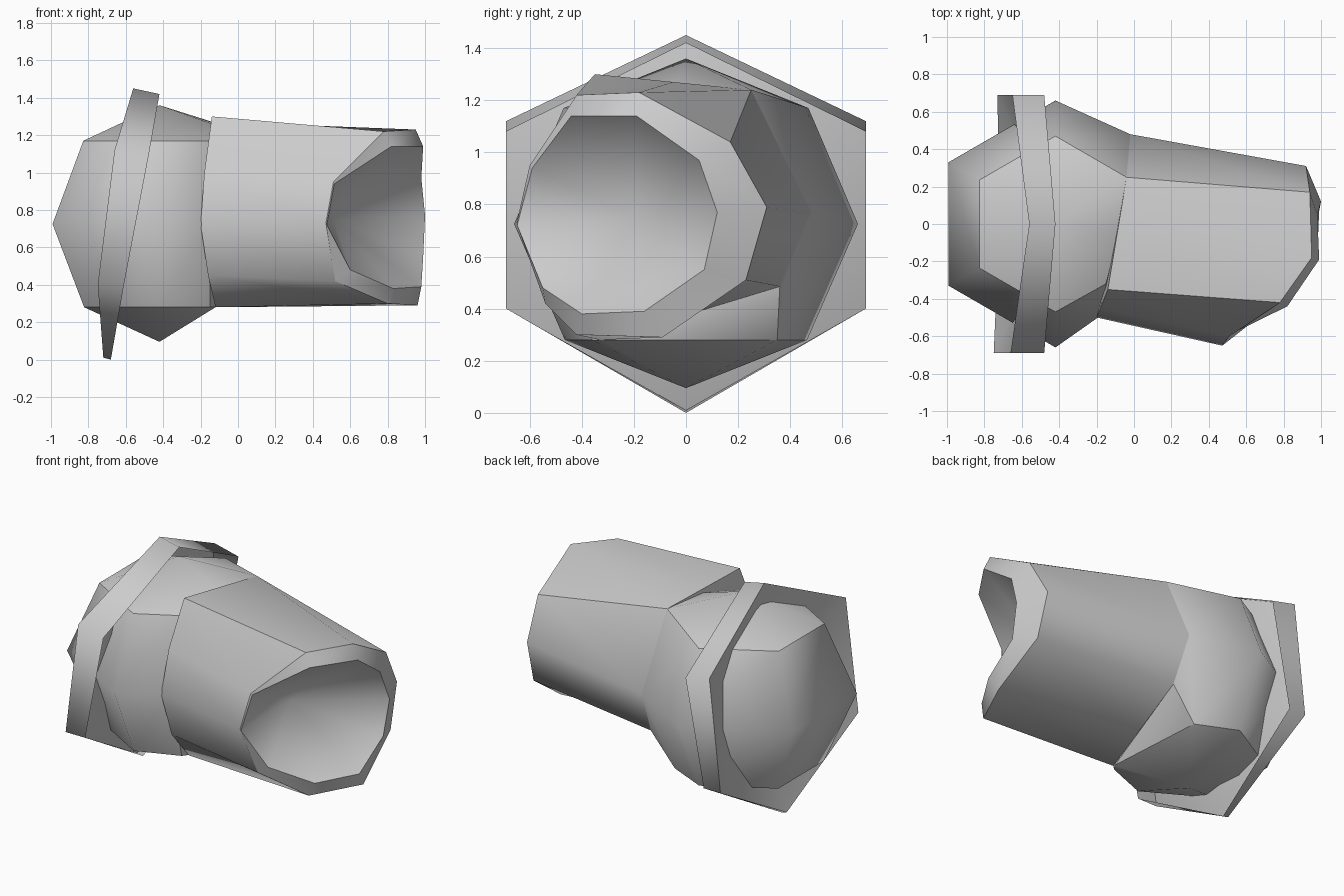
import bpy, bmesh, math
from mathutils import Vector

cube = bpy.data.objects.get("Cube")
if cube:
    bpy.data.objects.remove(cube, do_unlink=True)

# Single plain grey finish
grey = bpy.data.materials.new("plain_grey")
grey.use_nodes = True
COLOUR = (0.6, 0.6, 0.6, 1)
grey.diffuse_color = COLOUR
grey.node_tree.nodes["Principled BSDF"].inputs["Base Color"].default_value = COLOUR


def finish(name, bm):
    bmesh.ops.recalc_face_normals(bm, faces=bm.faces)
    for face in bm.faces:
        face.smooth = True
    mesh = bpy.data.meshes.new(name)
    bm.to_mesh(mesh)
    bm.free()
    mesh.materials.append(grey)
    bpy.context.collection.objects.link(bpy.data.objects.new(name, mesh))


def loop(bm, points):
    return [bm.verts.new(p) for p in points]


def bridge(bm, a, b):
    for i in range(len(a)):
        j = (i + 1) % len(a)
        bm.faces.new((a[i], a[j], b[j], b[i]))


def fan(bm, ring, centre):
    tip = bm.verts.new(centre)
    for i in range(len(ring)):
        bm.faces.new((ring[i], ring[(i + 1) % len(ring)], tip))


def crease(bm, *pairs):
    for a, b in pairs:
        bm.edges.get((a, b)).smooth = False


def crease_ring(bm, ring):
    crease(bm, *[(ring[i - 1], ring[i]) for i in range(len(ring))])


# Round body: six-sided ball, drawn in on one side to meet the barrel
CENTRE = Vector((-0.42, 0, 0.725))
bm = bmesh.new()


def body_ring(radius, height, joint):
    turns = [math.radians(90 + 60 * k) for k in range(4)]
    arc = [CENTRE + Vector((radius * math.cos(t), radius * math.sin(t), height)) for t in turns]
    return loop(bm, arc + joint)


lower = body_ring(0.465, -0.445, [(-0.15, -0.36, 0.28), (-0.12, -0.32, 0.28), (-0.165, 0.35, 0.28)])
middle = body_ring(0.66, 0, [(-0.15, -0.47, 0.72), (0, 0.36, 0.485), (-0.02, 0.48, 0.77)])
upper = body_ring(0.47, 0.445, [(-0.15, -0.32, 1.17), (-0.08, -0.05, 1.24), (-0.04, 0.25, 1.24)])
bridge(bm, lower, middle)
bridge(bm, middle, upper)
fan(bm, lower, CENTRE - Vector((0, 0, 0.63)))
fan(bm, upper, CENTRE + Vector((0, 0, 0.635)))
bmesh.ops.connect_verts(bm, verts=[middle[5], lower[6]])
crease_ring(bm, lower)
crease_ring(bm, upper)
crease(bm, (middle[5], lower[6]), (middle[5], middle[6]), (middle[6], upper[6]),
       (middle[4], lower[4]), (middle[4], upper[4]))
finish("round_body", bm)

# Tilted six-sided collar: open band with a dished back wall
bm = bmesh.new()
back = loop(bm, [(-0.56, 0, 1.45), (-0.65, 0.69, 1.12), (-0.73, 0.69, 0.40),
                 (-0.72, 0, 0.01), (-0.75, -0.69, 0.40), (-0.66, -0.69, 1.12)])
front = loop(bm, [(-0.42, 0, 1.42), (-0.48, 0.69, 1.08), (-0.61, 0.69, 0.40),
                  (-0.68, 0, 0), (-0.61, -0.69, 0.40), (-0.48, -0.69, 1.08)])
bridge(bm, back, front)
fan(bm, back, (-0.45, 0, 0.74))
crease_ring(bm, back)
finish("collar", bm)

# Barrel: base loop, slanted mouth, thin lip and conical hollow
bm = bmesh.new()
base = loop(bm, [(-0.09, -0.05, 1.27), (-0.14, -0.35, 1.30), (-0.18, -0.45, 1.0),
                 (-0.20, -0.50, 0.72), (-0.16, -0.45, 0.45), (-0.12, -0.33, 0.28),
                 (-0.07, -0.05, 0.36), (0, 0.36, 0.485), (-0.02, 0.48, 0.77), (-0.04, 0.25, 1.24)])
mouth = loop(bm, [(0.95, -0.18, 1.23), (0.78, -0.42, 1.22), (0.51, -0.60, 0.95),
                  (0.47, -0.65, 0.73), (0.52, -0.54, 0.42), (0.80, -0.42, 0.30),
                  (0.96, -0.09, 0.29), (0.93, 0.23, 0.51), (0.92, 0.31, 0.79), (0.94, 0.17, 1.04)])
lip = loop(bm, [(0.99, -0.19, 1.14), (0.82, -0.44, 1.14), (0.515, -0.59, 0.94),
                (0.475, -0.648, 0.72), (0.60, -0.55, 0.48), (0.83, -0.40, 0.38),
                (0.98, -0.16, 0.39), (0.99, 0.07, 0.55), (1.0, 0.12, 0.77), (0.98, 0.05, 0.97)])
bridge(bm, base, mouth)
bridge(bm, mouth, lip)
fan(bm, lip, (0.51, -0.19, 0.75))
fan(bm, base, (-0.12, 0, 0.75))
for ring in (base, mouth, lip):
    crease_ring(bm, ring)
crease(bm, (base[1], mouth[1]), (base[9], mouth[9]))
finish("barrel", bm)
